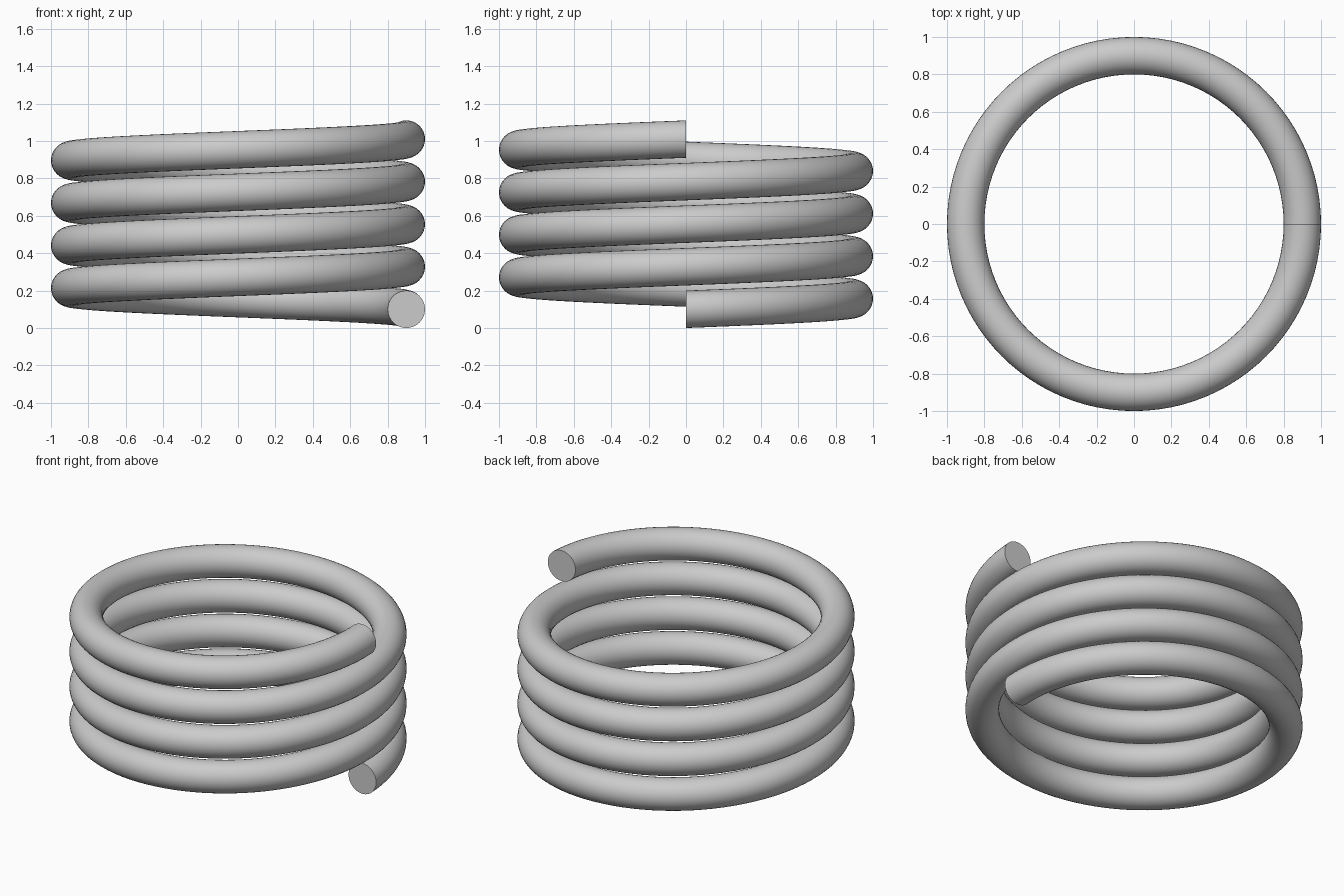
import bpy, bmesh, math

if "Cube" in bpy.data.objects:
    bpy.data.objects.remove(bpy.data.objects["Cube"])

COIL_R, WIRE_R = 0.9, 0.1      # helix radius and wire radius
TURNS, PITCH = 4, 0.2275
STEPS, SIDES = 96, 32          # rings per turn, sides of the wire

# Coil: circular section swept up a helix, counter-clockwise
bm = bmesh.new()
rings = []
for i in range(TURNS * STEPS + 1):
    a = 2 * math.pi * i / STEPS
    z = WIRE_R + PITCH * i / STEPS
    ring = []
    for j in range(SIDES):
        b = 2 * math.pi * j / SIDES
        r = COIL_R + WIRE_R * math.cos(b)
        ring.append(bm.verts.new((r * math.cos(a), r * math.sin(a), z + WIRE_R * math.sin(b))))
    rings.append(ring)

for r0, r1 in zip(rings, rings[1:]):
    for j in range(SIDES):
        k = (j + 1) % SIDES
        bm.faces.new((r0[j], r0[k], r1[k], r1[j]))

# Flat cut ends
bm.faces.new(rings[0])
bm.faces.new(rings[-1])
bmesh.ops.recalc_face_normals(bm, faces=bm.faces)

mesh = bpy.data.meshes.new("spring_coil")
bm.to_mesh(mesh)
bm.free()
coil = bpy.data.objects.new("spring_coil", mesh)
bpy.context.collection.objects.link(coil)

# Smooth wire, crisp end edges
bpy.context.view_layer.objects.active = coil
coil.select_set(True)
bpy.ops.object.shade_smooth_by_angle(angle=math.radians(40))
